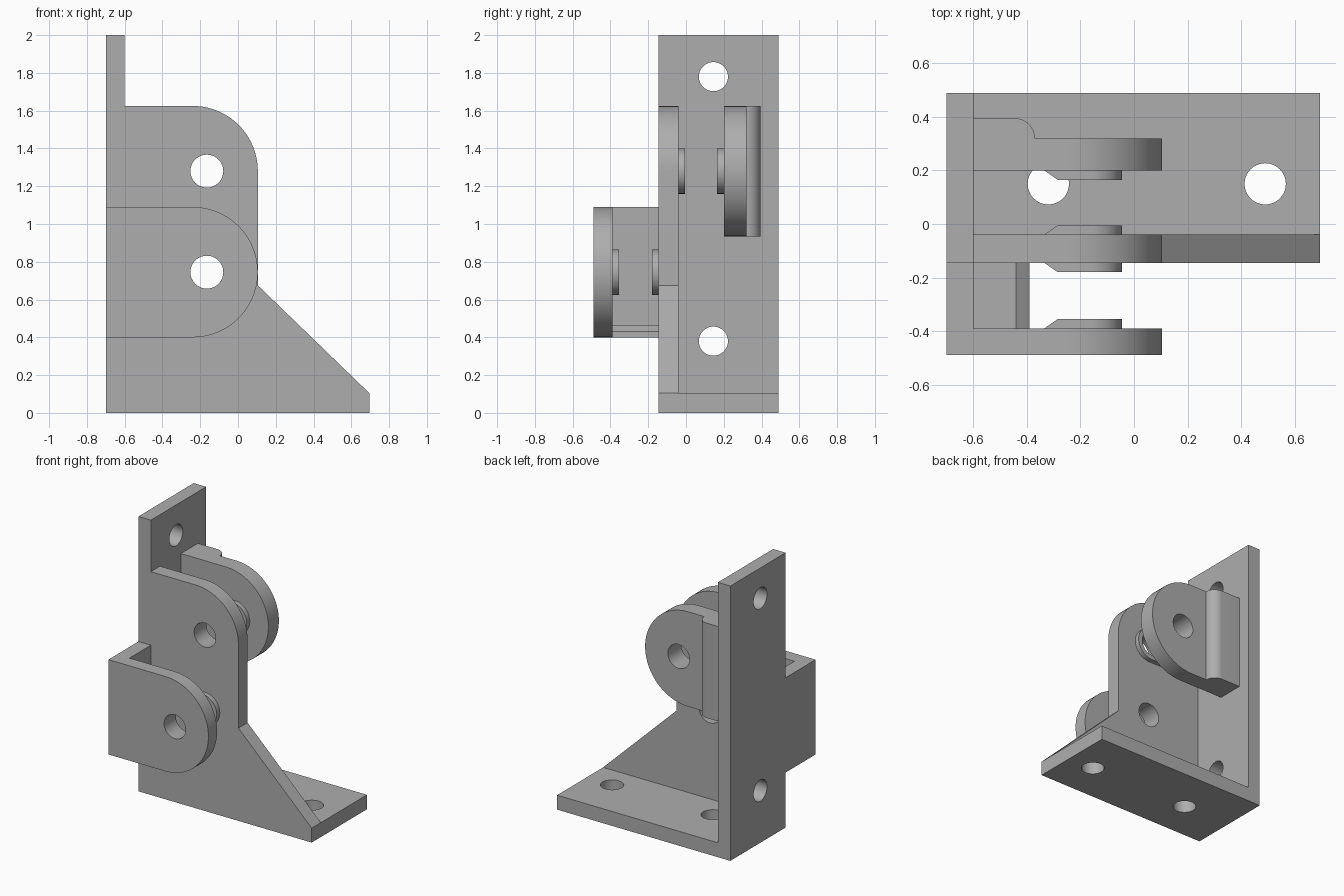
import bpy
import bmesh
from math import cos, sin, pi, radians
from mathutils import Vector

if "Cube" in bpy.data.objects:
    bpy.data.objects.remove(bpy.data.objects["Cube"], do_unlink=True)

steel = bpy.data.materials.new("plain_grey")
steel.use_nodes = True
GREY = (0.42, 0.42, 0.42, 1)
steel.diffuse_color = GREY
steel.node_tree.nodes["Principled BSDF"].inputs["Base Color"].default_value = GREY

# Directions of the profile's two axes and of the extrusion
AXES = {"x": ((0, 1, 0), (0, 0, 1), (1, 0, 0)),
        "y": ((1, 0, 0), (0, 0, 1), (0, 1, 0)),
        "z": ((1, 0, 0), (0, 1, 0), (0, 0, 1))}


def prism(name, points, axis, start, end):
    """Extrude a closed profile along an axis."""
    u, v, w = (Vector(a) for a in AXES[axis])
    bm = bmesh.new()
    face = bm.faces.new([bm.verts.new(u * a + v * b + w * start) for a, b in points])
    grown = bmesh.ops.extrude_face_region(bm, geom=[face])
    bmesh.ops.translate(bm, vec=w * (end - start),
                        verts=[g for g in grown["geom"] if isinstance(g, bmesh.types.BMVert)])
    bmesh.ops.recalc_face_normals(bm, faces=bm.faces)
    mesh = bpy.data.meshes.new(name)
    bm.to_mesh(mesh)
    bm.free()
    mesh.materials.append(steel)
    obj = bpy.data.objects.new(name, mesh)
    bpy.context.scene.collection.objects.link(obj)
    return obj


def rect(a0, a1, b0, b1):
    return [(a0, b0), (a1, b0), (a1, b1), (a0, b1)]


def arc(a, b, r, first, last, steps):
    angles = [radians(first + (last - first) * i / steps) for i in range(steps + 1)]
    return [(a + r * cos(t), b + r * sin(t)) for t in angles]


LEFT, INNER, RIGHT = -0.70, -0.60, 0.695
FRONT, WEB_BACK, BACK = -0.145, -0.04, 0.49
PIN_X, HIGH, LOW = -0.165, 1.28, 0.745
R, ROUND_X = 0.345, -0.24


def lug_profile(z):
    return [(LEFT, z - R)] + arc(ROUND_X, z, R, -90, 90, 40) + [(LEFT, z + R)]


# Main plates
bracket = prism("hinge_bracket", rect(FRONT, BACK, 0, 2), "x", LEFT, INNER)
web = [(LEFT, 0), (RIGHT, 0), (RIGHT, 0.105), (0.105, 0.675)]
web += arc(ROUND_X, HIGH, R, 0, 90, 20) + [(LEFT, HIGH + R)]
added = [prism("base_plate", rect(LEFT, RIGHT, FRONT, BACK), "z", 0, 0.105),
         prism("web", web, "y", FRONT, WEB_BACK)]

# Front lug with its side wall and floor
floor = [(LEFT, 0.40), (-0.39, 0.40), (-0.39, 0.43), (-0.44, 0.465), (LEFT, 0.465)]
added += [prism("front_lug", lug_profile(LOW), "y", -0.49, -0.39),
          prism("front_wall", rect(LEFT, INNER, LOW - R, LOW + R), "y", -0.40, -0.13),
          prism("front_floor", floor, "y", -0.40, -0.13)]

# Rear lug with its rounded thick root
root = [(LEFT, 0.25), (-0.37, 0.25)] + arc(-0.445, 0.32, 0.075, 0, 90, 10) + [(LEFT, 0.395)]
added += [prism("rear_lug", lug_profile(HIGH), "y", 0.20, 0.32),
          prism("rear_root", root, "z", HIGH - R, HIGH + R)]

# Pin bosses, each a round pad with a lead-in ramp
for z, y, side in ((HIGH, 0.20, -1), (HIGH, WEB_BACK, 1), (LOW, FRONT, -1), (LOW, -0.39, 1)):
    tip, inside = y + side * 0.035, y - side * 0.03
    added.append(prism("boss", arc(PIN_X, z, 0.12, 0, 352.5, 47), "y", inside, tip))
    ramp = [(-0.335, inside), (-0.335, y), (-0.285, tip), (PIN_X, tip), (PIN_X, inside)]
    added.append(prism("boss_ramp", ramp, "z", z - 0.12, z + 0.12))

# Holes: pins, wall screws and base screws
cut = [prism("pin_hole", arc(PIN_X, z, 0.087, 0, 352.5, 47), "y", -0.6, 0.6) for z in (HIGH, LOW)]
cut += [prism("wall_hole", arc(0.145, z, 0.077, 0, 352.5, 47), "x", -0.8, -0.55)
        for z in (0.38, 1.78)]
cut += [prism("base_hole", arc(x, 0.15, 0.077, 0, 352.5, 47), "z", -0.1, 0.2)
        for x in (-0.32, 0.49)]

# Fuse and cut into one solid
for tools, operation in ((added, "UNION"), (cut, "DIFFERENCE")):
    for tool in tools:
        mod = bracket.modifiers.new(tool.name, "BOOLEAN")
        mod.object, mod.operation, mod.solver = tool, operation, "EXACT"
bpy.context.view_layer.update()
solid = bpy.data.meshes.new_from_object(
    bracket.evaluated_get(bpy.context.evaluated_depsgraph_get()))
bracket.modifiers.clear()
bracket.data = solid
for tool in added + cut:
    bpy.data.objects.remove(tool, do_unlink=True)

# Merge flat faces and smooth the round ones
bm = bmesh.new()
bm.from_mesh(solid)
bmesh.ops.remove_doubles(bm, verts=bm.verts, dist=0.0001)
bmesh.ops.dissolve_limit(bm, angle_limit=radians(0.5), verts=bm.verts, edges=bm.edges)
bm.to_mesh(solid)
bm.free()
bpy.ops.object.select_all(action="DESELECT")
bracket.select_set(True)
bpy.context.view_layer.objects.active = bracket
bpy.ops.object.shade_smooth_by_angle(angle=radians(30))
